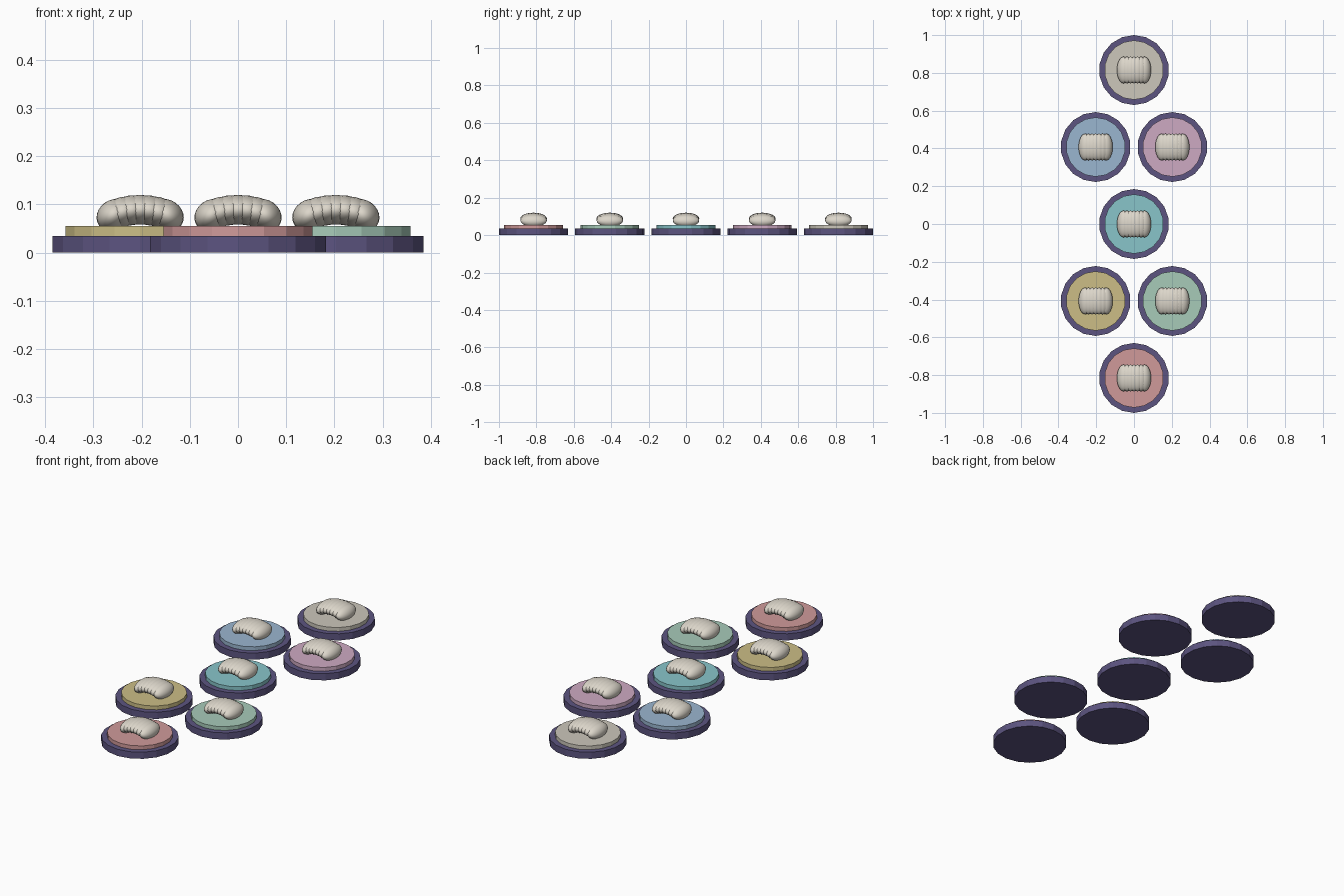
import bpy
import math

if "Cube" in bpy.data.objects:
    bpy.data.objects.remove(bpy.data.objects["Cube"], do_unlink=True)


def linear(c):
    c /= 255
    return c / 12.92 if c <= 0.04045 else ((c + 0.055) / 1.055) ** 2.4


def material(name, *rgb):
    mat = bpy.data.materials.new(name)
    mat.use_nodes = True
    colour = [linear(c) for c in rgb] + [1]
    mat.diffuse_color = colour
    bsdf = mat.node_tree.nodes["Principled BSDF"]
    bsdf.inputs["Base Color"].default_value = colour
    bsdf.inputs["Roughness"].default_value = 0.8
    return mat


PURPLE = material("dark purple", 92, 84, 128)
BONE = material("bone white", 220, 214, 202)
CREAM = material("pale grey", 204, 199, 187)
COLOURS = {
    "rose": material("rose", 208, 154, 154),
    "yellow": material("sand yellow", 204, 190, 134),
    "green": material("pale green", 167, 203, 185),
    "teal": material("teal", 136, 197, 202),
    "blue": material("soft blue", 154, 182, 208),
    "pink": material("soft pink", 206, 170, 194),
    "grey": CREAM,
}


def disc(name, x, y, radius, bottom, top, mat):
    bpy.ops.mesh.primitive_cylinder_add(vertices=18, radius=radius, depth=top - bottom,
                                        location=(x, y, (bottom + top) / 2))
    obj = bpy.context.object
    obj.name = name
    obj.data.materials.append(mat)


def lobe(name, x, y, z, size, tilt):
    bpy.ops.mesh.primitive_uv_sphere_add(segments=20, ring_count=12, radius=1,
                                         location=(x, y, z), rotation=(0, tilt, 0))
    obj = bpy.context.object
    obj.name = name
    obj.scale = size
    obj.data.materials.append(BONE)
    bpy.ops.object.shade_smooth()


# Seven stations: one, two, one, two, one
STATIONS = [("rose", 0, -2), ("yellow", -1, -1), ("green", 1, -1), ("teal", 0, 0),
            ("blue", -1, 1), ("pink", 1, 1), ("grey", 0, 2)]

for colour, col, row in STATIONS:
    x, y = col * 0.203, row * 0.4075
    disc(colour + "_base", x, y, 0.185, 0, 0.035, PURPLE)
    disc(colour + "_plate", x, y, 0.157, 0.03, 0.055, COLOURS[colour])

    # Arched roll of overlapping lobes, fanned outwards
    for i in range(-3, 4):
        size = (0.037, 0.071, 0.031)
        lobe(f"{colour}_roll_lobe_{i + 4}", x + i * 0.0185, y,
             0.089 - 0.0012 * i * i, size, math.radians(12 * i))
